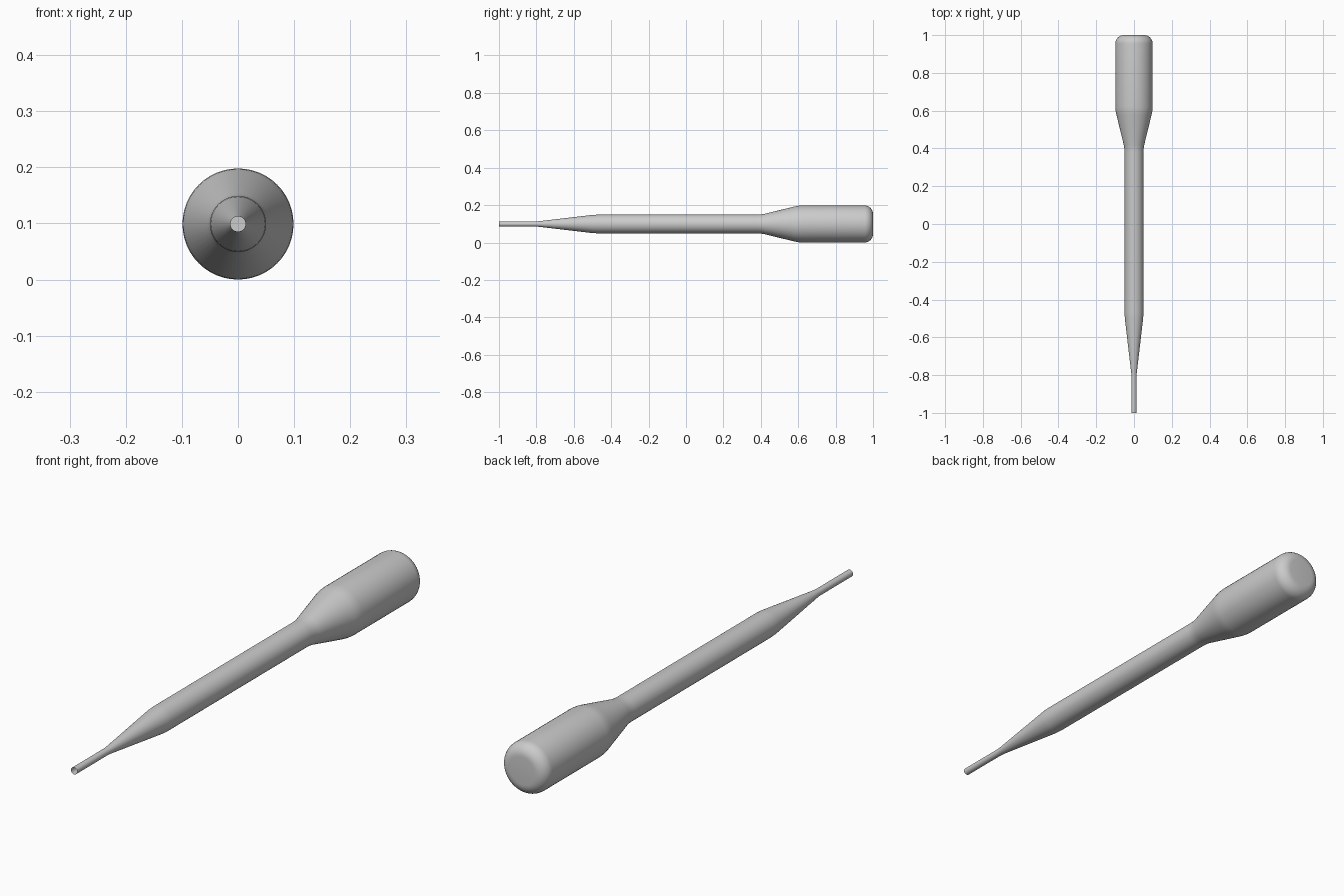
import bpy, bmesh, math

if "Cube" in bpy.data.objects:
    bpy.data.objects.remove(bpy.data.objects["Cube"])

SEGMENTS = 48
R = 0.099      # bulb radius, also the height of the axis


def lathe_y(name, profile):
    """Revolve (y, radius) points round the long axis; radius 0 closes the end."""
    bm = bmesh.new()
    rings = []
    for y, r in profile:
        if r == 0:
            rings.append([bm.verts.new((0, y, R))] * SEGMENTS)
            continue
        ring = []
        for i in range(SEGMENTS):
            a = 2 * math.pi * i / SEGMENTS
            ring.append(bm.verts.new((r * math.cos(a), y, R + r * math.sin(a))))
        rings.append(ring)
    for a, b in zip(rings, rings[1:]):
        for i in range(SEGMENTS):
            j = (i + 1) % SEGMENTS
            corners = list(dict.fromkeys((a[i], a[j], b[j], b[i])))
            bm.faces.new(corners)
    bmesh.ops.recalc_face_normals(bm, faces=bm.faces)
    mesh = bpy.data.meshes.new(name)
    bm.to_mesh(mesh)
    bm.free()
    obj = bpy.data.objects.new(name, mesh)
    bpy.context.collection.objects.link(obj)
    bpy.context.view_layer.objects.active = obj
    obj.select_set(True)
    bpy.ops.object.shade_smooth_by_angle(angle=math.radians(40))
    return obj


# Open narrow tip, long taper, stem and softened shoulder
profile = [(-1.0, 0.0135), (-0.81, 0.0135), (-0.79, 0.0145),
           (-0.50, 0.0485), (-0.47, 0.05), (0.38, 0.05),
           (0.40, 0.051), (0.42, 0.0545), (0.58, 0.0935),
           (0.60, 0.0975), (0.62, R)]
# Rounded closed end of the squeeze bulb
fillet = 0.045
for k in range(9):
    a = math.pi / 2 * k / 8
    profile.append((1 - fillet + fillet * math.sin(a),
                    R - fillet + fillet * math.cos(a)))
profile.append((1.0, 0))
lathe_y("dropper_body", profile)
